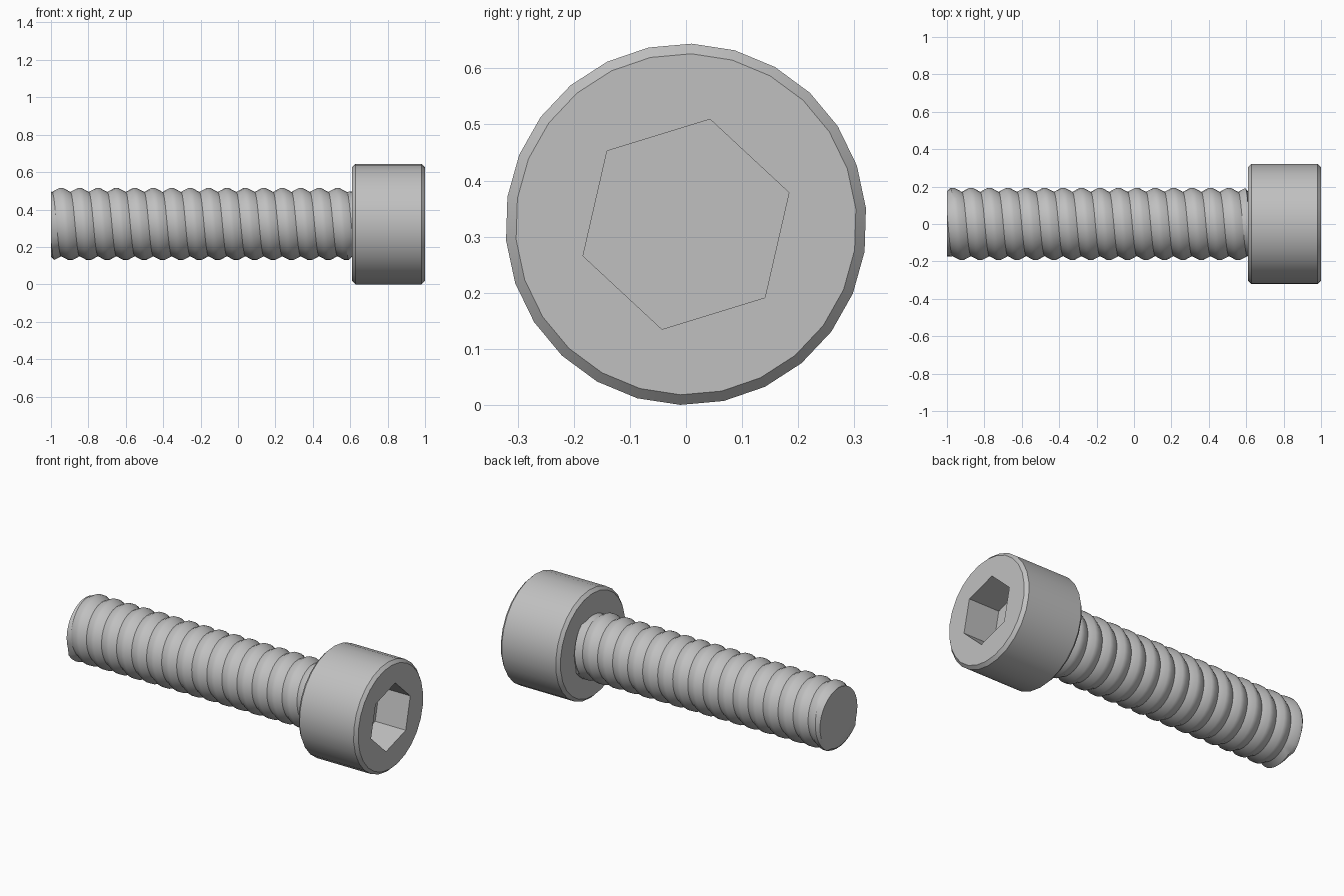
import bpy, bmesh
from math import sin, cos, radians, tau

if "Cube" in bpy.data.objects:
    bpy.data.objects.remove(bpy.data.objects["Cube"], do_unlink=True)

AXIS_Z = 0.322
HEAD_BACK = 0.61

steel = bpy.data.materials.new("brushed steel grey")
steel.use_nodes = True
GREY = (0.53, 0.53, 0.53, 1)
steel.diffuse_color = GREY
steel.node_tree.nodes["Principled BSDF"].inputs["Base Color"].default_value = GREY


def ring(bm, sides, radius, x, phase):
    """Polygon around the screw axis, first corner turned by phase from the top."""
    angles = [radians(phase) + tau * i / sides for i in range(sides)]
    return [bm.verts.new((x, radius * sin(a), AXIS_Z + radius * cos(a))) for a in angles]


def skin(bm, a, b):
    for i in range(len(a)):
        j = (i + 1) % len(a)
        bm.faces.new((a[i], a[j], b[j], b[i]))


def loop_edges(bm, loop):
    return [bm.edges.get((loop[i - 1], loop[i])) for i in range(len(loop))]


def finish(bm, name):
    bmesh.ops.recalc_face_normals(bm, faces=bm.faces)
    mesh = bpy.data.meshes.new(name)
    bm.to_mesh(mesh)
    bm.free()
    mesh.materials.append(steel)
    obj = bpy.data.objects.new(name, mesh)
    bpy.context.collection.objects.link(obj)
    bpy.ops.object.select_all(action="DESELECT")
    obj.select_set(True)
    bpy.context.view_layer.objects.active = obj
    bpy.ops.object.shade_smooth_by_angle(angle=radians(30))


# Chamfered cylinder head with a hexagonal socket
bm = bmesh.new()
R, C = 0.322, 0.018
profile = [(HEAD_BACK, R - C), (HEAD_BACK + C, R), (1 - C, R), (1, R - C)]
rings = [ring(bm, 26, r, x, 1.8) for x, r in profile]
for a, b in zip(rings, rings[1:]):
    skin(bm, a, b)
bm.faces.new(rings[0])
mouth, floor = [ring(bm, 6, 0.192, x, 12.9) for x in (1, 0.8)]
skin(bm, mouth, floor)
bm.faces.new(floor)
rim = loop_edges(bm, rings[-1]) + loop_edges(bm, mouth)
bmesh.ops.triangle_fill(bm, edges=rim, use_beauty=True, normal=(1, 0, 0))
finish(bm, "socket_head")

# Shaft with a right-handed helical thread, trimmed flat at both ends
bm = bmesh.new()
SIDES, PITCH, START = 32, 0.0985, -0.97
ROOT, CREST, CORE = 0.172, 0.192, 0.175
SECTION = [(-0.5, ROOT), (-0.12, CREST), (0.12, CREST)]
columns = []
for i in range(SIDES + 1):
    t = tau * i / SIDES
    column = []
    for turn in range(-2, 19):
        for offset, r in SECTION:
            x = START + PITCH * (turn + offset + i / SIDES)
            if x <= -1 or x >= HEAD_BACK:
                x, r = min(max(x, -1), HEAD_BACK), CORE
            column.append(bm.verts.new((x, r * cos(t), AXIS_Z + r * sin(t))))
    columns.append(column)
for a, b in zip(columns, columns[1:]):
    for k in range(len(a) - 1):
        bm.faces.new((a[k], a[k + 1], b[k + 1], b[k]))
bmesh.ops.remove_doubles(bm, verts=bm.verts, dist=0.0005)
bmesh.ops.holes_fill(bm, edges=[e for e in bm.edges if e.is_boundary], sides=0)
finish(bm, "threaded_shaft")
